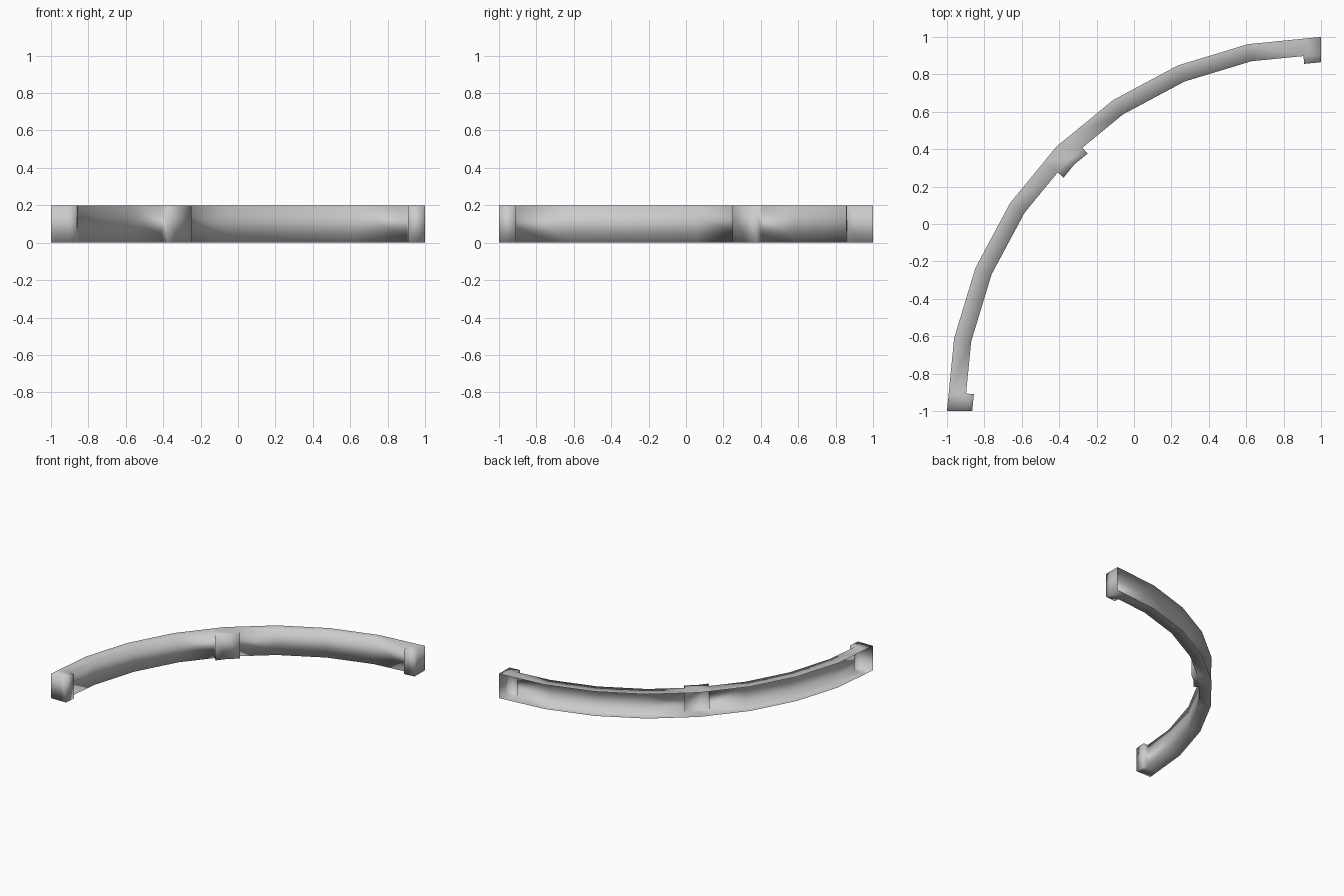
import bpy, bmesh
from math import radians, cos, sin

cube = bpy.data.objects.get("Cube")
if cube:
    bpy.data.objects.remove(cube, do_unlink=True)

OUTER, INNER, LUG = 2.0, 1.907, 0.042   # radii and lug depth
HEIGHT = 0.2
STEP = 90 / 8                           # eight straight segments
HALF = STEP / 4                         # angular half width of a lug


def plan_point(angle, radius, inset=0.0):
    """Point on the faceted arc, moved inwards by inset."""
    into = angle % STEP - STEP / 2
    r = radius * cos(radians(STEP / 2)) / cos(radians(into)) - inset
    a = radians(angle)
    return (1 - r * cos(a), -1 + r * sin(a), 0)


# Flat plan of the arc, with lugs at both ends and in the middle
lugs = [(0, HALF), (45 - HALF, 45), (45, 45 + HALF), (90 - HALF, 90)]
stations = sorted({i * STEP for i in range(9)} | {a for pair in lugs for a in pair})
bm = bmesh.new()


def plan_quad(a, b, near, far):
    corners = [plan_point(a, *near), plan_point(b, *near),
               plan_point(b, *far), plan_point(a, *far)]
    bm.faces.new([bm.verts.new(c) for c in corners])


for a, b in zip(stations, stations[1:]):
    plan_quad(a, b, (OUTER,), (INNER,))
for a, b in lugs:
    plan_quad(a, b, (INNER,), (INNER, LUG))
bmesh.ops.remove_doubles(bm, verts=bm.verts, dist=0.0005)

# Raise the plan into a bar
raised = bmesh.ops.extrude_face_region(bm, geom=bm.faces[:], use_keep_orig=True)
top = [v for v in raised["geom"] if isinstance(v, bmesh.types.BMVert)]
bmesh.ops.translate(bm, verts=top, vec=(0, 0, HEIGHT))
bmesh.ops.recalc_face_normals(bm, faces=bm.faces)

# The back of the bar, along the outer arc, is open
back = [f for f in bm.faces
        if all((v.co.x - 1) ** 2 + (v.co.y + 1) ** 2 > 1.95 ** 2 for v in f.verts)]
bmesh.ops.delete(bm, geom=back, context="FACES")

mesh = bpy.data.meshes.new("curved_rail")
bm.to_mesh(mesh)
bm.free()
mesh.shade_smooth()
rail = bpy.data.objects.new("curved_rail", mesh)
bpy.context.collection.objects.link(rail)

grey = bpy.data.materials.new("light_grey")
grey.use_nodes = True
colour = (0.6, 0.6, 0.6, 1)
grey.diffuse_color = colour
grey.node_tree.nodes["Principled BSDF"].inputs["Base Color"].default_value = colour
mesh.materials.append(grey)
